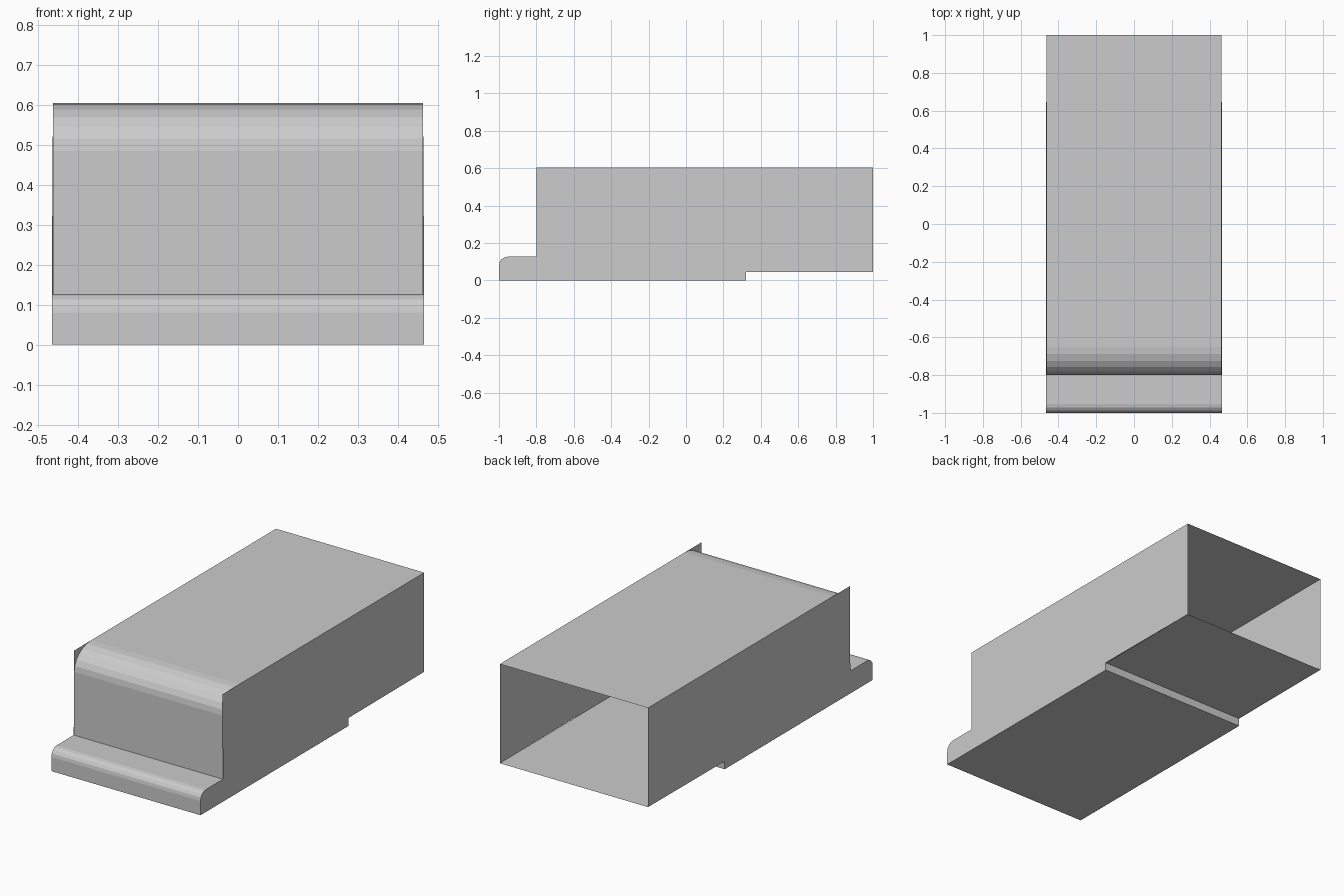
import bpy
from math import sin, cos, pi

if "Cube" in bpy.data.objects:
    bpy.data.objects.remove(bpy.data.objects["Cube"])

W_TOP, W_LOW = 0.463, 0.466      # half widths of the upper shell and the wider base
TOP, LIP, FLOOR = 0.605, 0.127, 0.045
FRONT, STEP = -0.8, 0.32


def arc(cy, cz, ry, rz, n):
    """Quarter ellipse from the top round to the front, as (y, z) points."""
    return [(cy - ry * sin(i / n * pi / 2), cz + rz * cos(i / n * pi / 2))
            for i in range(n + 1)]


def add_mesh(name, verts, faces):
    mesh = bpy.data.meshes.new(name)
    mesh.from_pydata(verts, [], faces)
    mesh.update()
    ob = bpy.data.objects.new(name, mesh)
    bpy.context.collection.objects.link(ob)
    return ob


def sheet(name, profile, half):
    """Thin sheet made by stretching a (y, z) profile across the width."""
    verts = [(s * half, y, z) for y, z in profile for s in (-1, 1)]
    faces = [(2 * i, 2 * i + 1, 2 * i + 3, 2 * i + 2)
             for i in range(len(profile) - 1)]
    return add_mesh(name, verts, faces)


# Top cover, rolling down into the recessed front wall
roll = arc(FRONT + 0.15, TOP - 0.12, 0.15, 0.12, 6)
sheet("top_cover", [(1, TOP)] + roll + [(FRONT, LIP)], W_TOP)

# Base: ledge, rounded lip, underside and the step up at the rear
lip = arc(-0.953, LIP - 0.047, 0.047, 0.047, 4)
sheet("base_tray",
      [(FRONT, LIP)] + lip + [(-1, 0), (STEP, 0), (STEP, FLOOR)], W_LOW)

# Raised floor, open at the rear end
sheet("raised_floor", [(FRONT, FLOOR), (STEP, FLOOR), (1, FLOOR)], W_TOP)

# Side panels: square upper corner, rounded lip, slightly wider at the base
outline = lip + [(-1, 0), (STEP, 0), (STEP, FLOOR), (1, FLOOR),
                 (1, TOP), (FRONT, TOP), (FRONT, LIP)]
verts = [(W_LOW if z <= LIP and y <= STEP else W_TOP, y, z) for y, z in outline]
side = add_mesh("side_panel", verts, [tuple(range(len(verts)))])
side.modifiers.new("mirror", 'MIRROR').use_axis[0] = True
